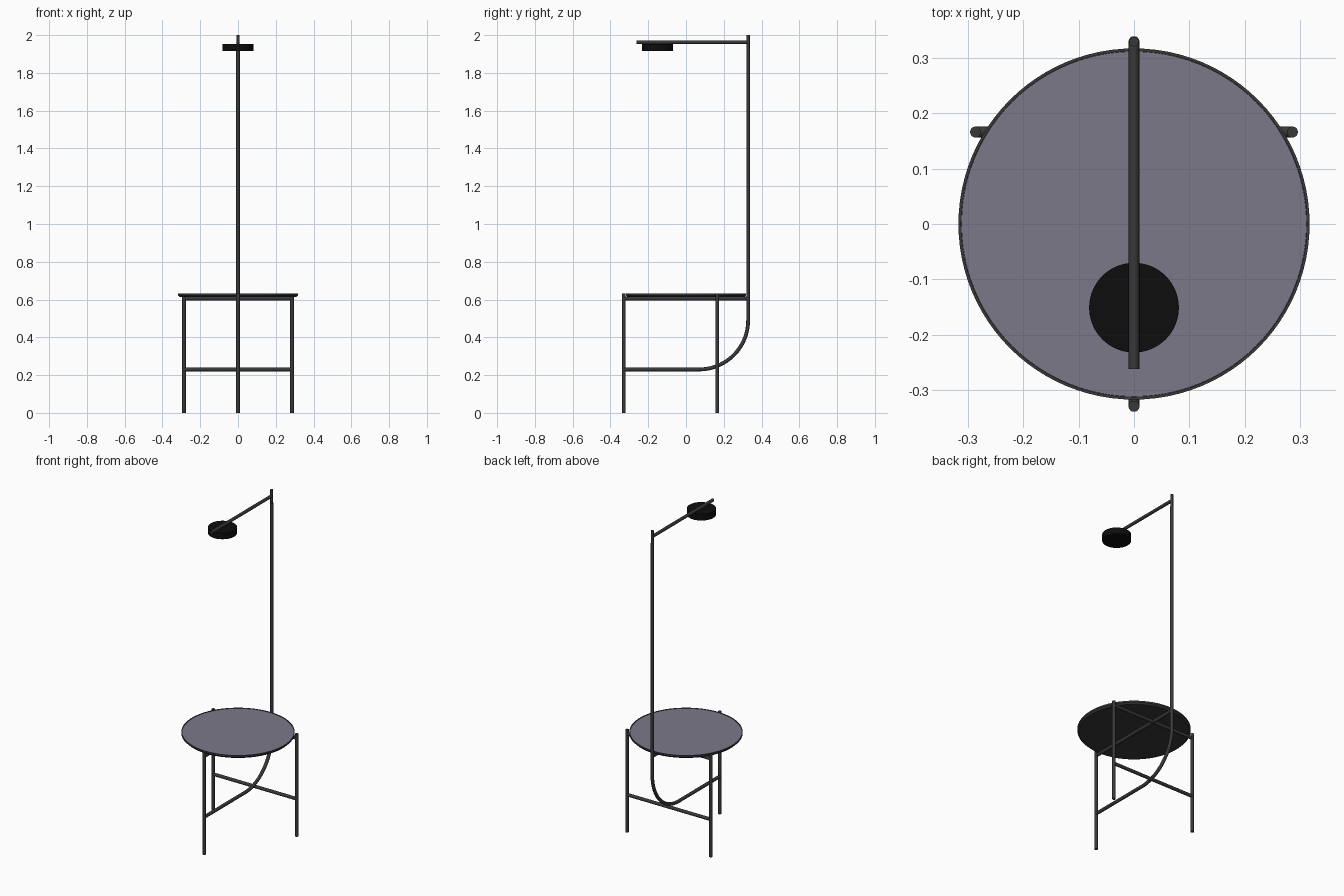
import bpy, math
from mathutils import Vector

if "Cube" in bpy.data.objects:
    bpy.data.objects.remove(bpy.data.objects["Cube"])


def material(name, rgb):
    m = bpy.data.materials.new(name)
    m.diffuse_color = (*rgb, 1)
    m.use_nodes = True
    m.node_tree.nodes["Principled BSDF"].inputs["Base Color"].default_value = m.diffuse_color
    return m


FRAME = material("dark_metal", (0.04, 0.04, 0.04))
TOP = material("violet_grey", (0.2, 0.19, 0.25))
BLACK = material("black", (0.004, 0.004, 0.004))


def finish(ob, name, mat):
    ob.name = name
    ob.data.materials.append(mat)
    bpy.ops.object.select_all(action='DESELECT')
    ob.select_set(True)
    bpy.context.view_layer.objects.active = ob
    bpy.ops.object.shade_smooth_by_angle(angle=math.radians(35))
    return ob


def tube(name, points, r=0.01, mat=FRAME):
    """Round bar swept along a path of points."""
    cu = bpy.data.curves.new(name, 'CURVE')
    cu.dimensions = '3D'
    cu.bevel_depth = r
    cu.bevel_resolution = 6
    cu.use_fill_caps = True
    sp = cu.splines.new('POLY')
    sp.points.add(len(points) - 1)
    for p, co in zip(sp.points, points):
        p.co = (*co, 1)
    ob = bpy.data.objects.new(name, cu)
    bpy.context.collection.objects.link(ob)
    bpy.ops.object.select_all(action='DESELECT')
    ob.select_set(True)
    bpy.context.view_layer.objects.active = ob
    bpy.ops.object.convert(target='MESH')
    return finish(bpy.context.object, name, mat)


def lathe(name, profile, mat, center=(0, 0), n=96):
    """Revolve an (r, z) profile; r = 0 at both ends closes the solid."""
    verts, rings = [], []
    for r, z in profile:
        count = 1 if r == 0 else n
        rings.append([len(verts) + i for i in range(count)])
        for i in range(count):
            a = 2 * math.pi * i / n
            verts.append((center[0] + r * math.cos(a), center[1] + r * math.sin(a), z))
    faces = []
    for lo, hi in zip(rings, rings[1:]):
        for i in range(n):
            j = (i + 1) % n
            quad = [lo[i % len(lo)], lo[j % len(lo)], hi[j % len(hi)], hi[i % len(hi)]]
            faces.append(list(dict.fromkeys(quad)))
    me = bpy.data.meshes.new(name)
    me.from_pydata(verts, [], faces)
    ob = bpy.data.objects.new(name, me)
    bpy.context.collection.objects.link(ob)
    return finish(ob, name, mat)


LEG_TOP, LOW, HIGH = 0.632, 0.23, 0.605
FRONT_Y, BACK_Y, SIDE_X, SIDE_Y = -0.329, 0.329, 0.286, 0.166

# Three legs
tube("front_leg", [(0, FRONT_Y, 0), (0, FRONT_Y, LEG_TOP)])
for s, side in ((-1, "left"), (1, "right")):
    tube(side + "_leg", [(s * SIDE_X, SIDE_Y, 0), (s * SIDE_X, SIDE_Y, LEG_TOP)])

# Horizontal bars joining the legs
tube("lower_crossbar", [(-SIDE_X, SIDE_Y, LOW), (SIDE_X, SIDE_Y, LOW)])
tube("upper_crossbar", [(-SIDE_X, SIDE_Y, HIGH), (SIDE_X, SIDE_Y, HIGH)])
tube("upper_spine", [(0, FRONT_Y, HIGH), (0, BACK_Y, HIGH)])

# Lower bar that bends upwards into the lamp post
R = 0.26
bend = []
for i in range(25):
    a = math.pi / 2 * i / 24
    bend.append((0, BACK_Y - R + R * math.sin(a), LOW + R - R * math.cos(a)))
tube("bent_lamp_post", [(0, FRONT_Y, LOW)] + bend + [(0, BACK_Y, 1.92)])
tube("post_tip", [(0, BACK_Y, 1.91), (0, BACK_Y, 2.0)], 0.0085)

# Lamp arm and disc-shaped lamp head
tube("lamp_arm", [(0, -0.262, 1.962), (0, BACK_Y, 1.962)], 0.0095)
lathe("lamp_head", [(0, 1.915), (0.081, 1.915), (0.081, 1.954), (0, 1.954)],
      BLACK, (0, -0.151), 64)

# Round tray with a thin raised rim, and the inset table top
lathe("tray", [(0, 0.613), (0.308, 0.613), (0.317, 0.622), (0.317, 0.632),
               (0.312, 0.632), (0.312, 0.62), (0, 0.62)], FRAME)
lathe("table_top", [(0, 0.6205), (0.3115, 0.6205), (0.3115, 0.630), (0, 0.630)], TOP)
